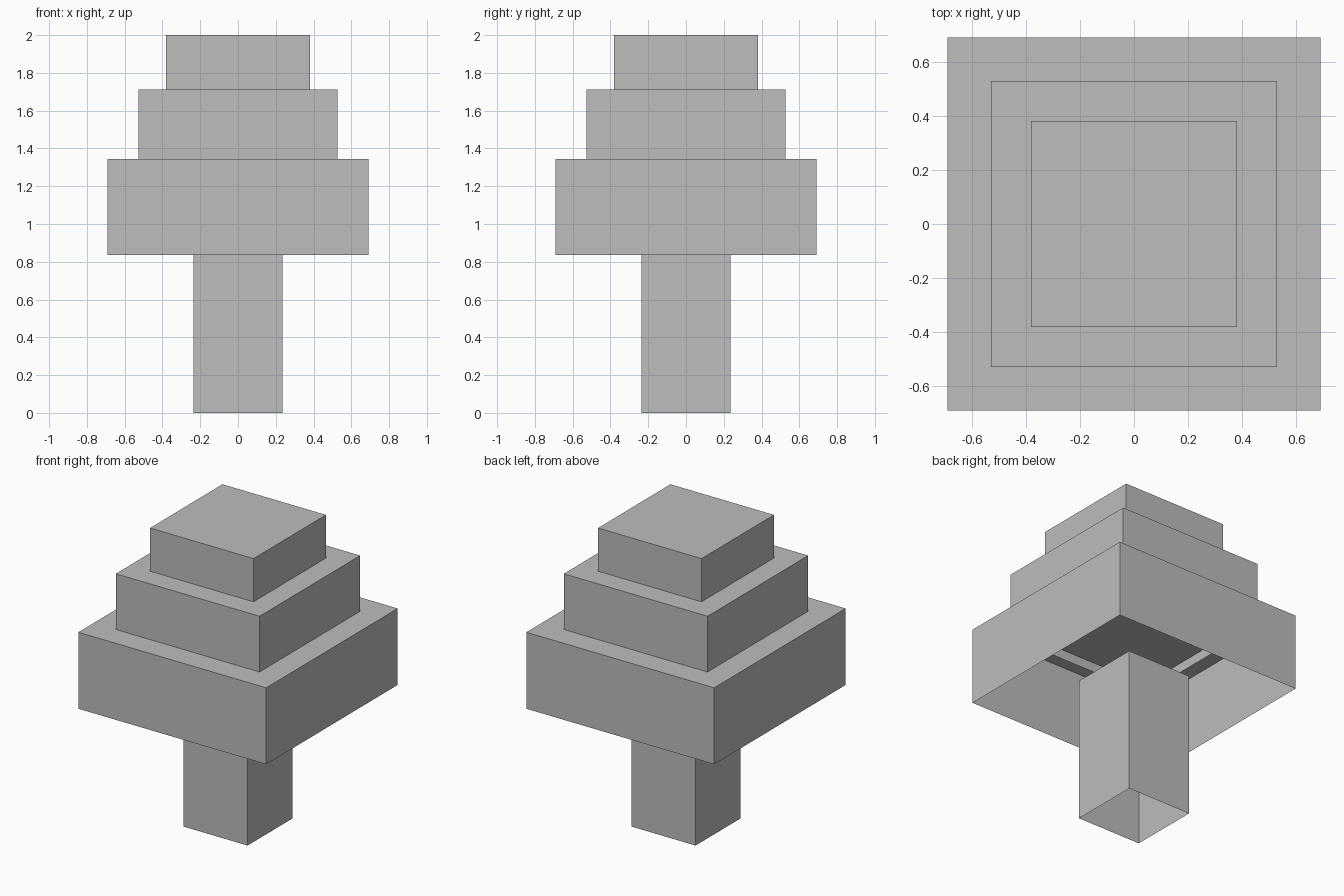
import bpy
import bmesh

cube = bpy.data.objects.get("Cube")
if cube:
    bpy.data.objects.remove(cube, do_unlink=True)

grey = bpy.data.materials.new("plain grey")
grey.use_nodes = True
colour = (0.51, 0.51, 0.51, 1.0)
grey.diffuse_color = colour
grey.node_tree.nodes["Principled BSDF"].inputs["Base Color"].default_value = colour


def open_box(name, half, bottom, top):
    """Square box with a closed top and no underside."""
    bm = bmesh.new()
    bmesh.ops.create_cube(bm, size=2)
    for v in bm.verts:
        v.co.x *= half
        v.co.y *= half
        v.co.z = top if v.co.z > 0 else bottom
    bm.normal_update()
    under = [f for f in bm.faces if f.normal.z < -0.5]
    bmesh.ops.delete(bm, geom=under, context='FACES')
    mesh = bpy.data.meshes.new(name)
    bm.to_mesh(mesh)
    bm.free()
    mesh.materials.append(grey)
    obj = bpy.data.objects.new(name, mesh)
    bpy.context.collection.objects.link(obj)
    return obj


# Trunk reaches up inside the hollow lower tier
open_box("trunk", 0.235, 0.0, 0.955)

# Foliage tiers, each sunk slightly into the one below
open_box("lower_foliage", 0.69, 0.835, 1.343)
open_box("middle_foliage", 0.528, 1.28, 1.713)
open_box("top_foliage", 0.38, 1.65, 2.0)
